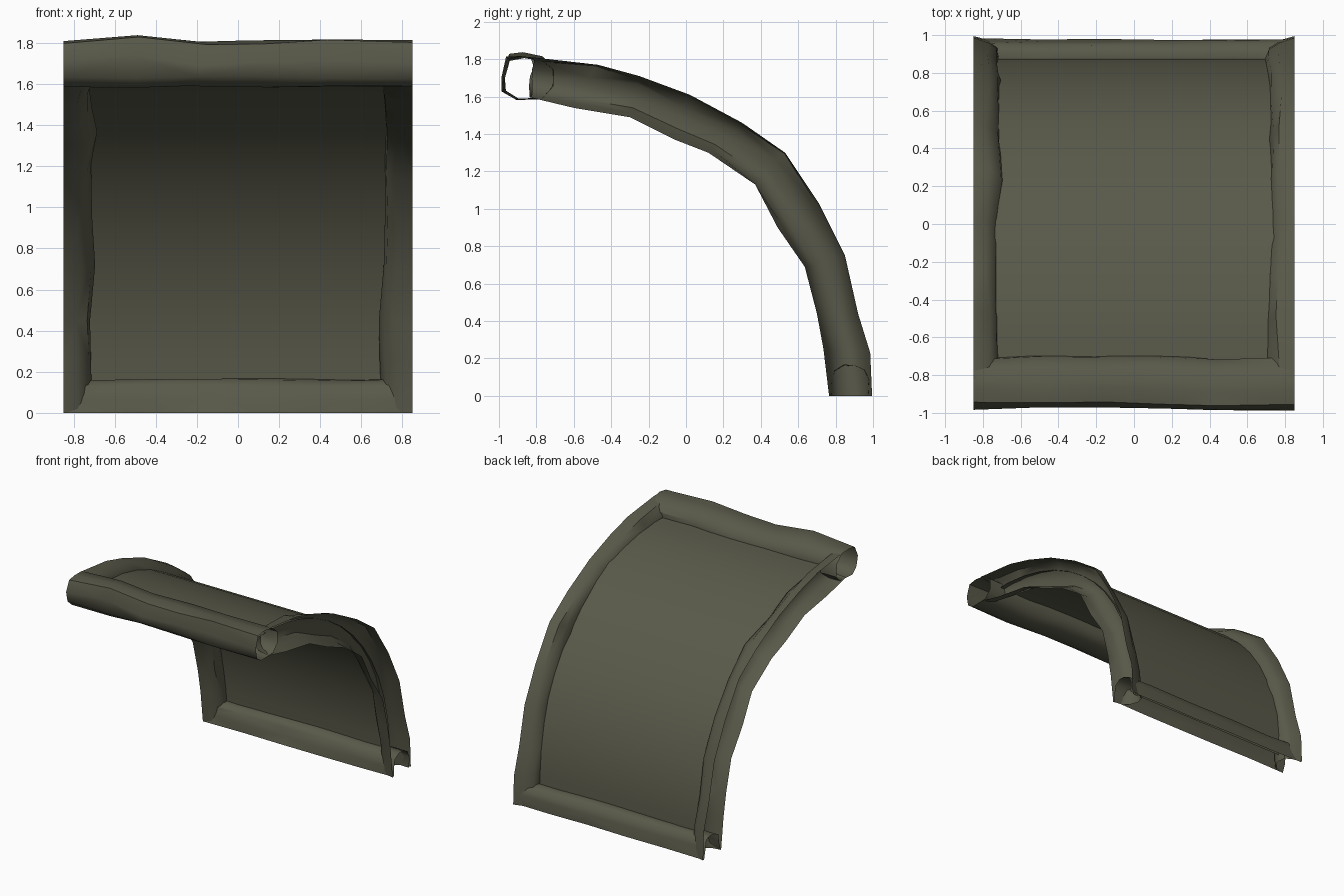
import bpy, math, random

if "Cube" in bpy.data.objects:
    bpy.data.objects.remove(bpy.data.objects["Cube"])

random.seed(4)
mat = bpy.data.materials.new("olive grey")
mat.diffuse_color = (0.1, 0.1, 0.068, 1)
mat.use_nodes = True
mat.node_tree.nodes["Principled BSDF"].inputs["Base Color"].default_value = mat.diffuse_color


def make(name, verts, faces, angle):
    me = bpy.data.meshes.new(name)
    me.from_pydata(verts, [], faces)
    me.materials.append(mat)
    ob = bpy.data.objects.new(name, me)
    bpy.context.collection.objects.link(ob)
    bpy.ops.object.select_all(action='DESELECT')
    ob.select_set(True)
    bpy.context.view_layer.objects.active = ob
    # consistent normals, then smooth with sharp creases
    bpy.ops.object.mode_set(mode='EDIT')
    bpy.ops.mesh.select_all(action='SELECT')
    bpy.ops.mesh.normals_make_consistent(inside=False)
    bpy.ops.object.mode_set(mode='OBJECT')
    bpy.ops.object.shade_smooth_by_angle(angle=math.radians(angle))
    return ob


def loft(name, rings, closed=False, angle=50):
    """Skin a list of equal-length rings with triangles."""
    n = len(rings[0])
    verts = [p for r in rings for p in r]
    faces = []
    for i in range(len(rings) - 1):
        for j in range(n if closed else n - 1):
            k = (j + 1) % n
            a, b, c, d = i * n + j, i * n + k, (i + 1) * n + k, (i + 1) * n + j
            faces += [(a, b, c), (a, c, d)] if (i + j) % 2 else [(a, b, d), (b, c, d)]
    return make(name, verts, faces, angle)


def jit(a):
    return random.uniform(-a, a)


# curved sheet: slightly bulged quarter arc swept across x
CY, SEG = -0.83, 14
rings = []
for i in range(SEG + 1):
    t = math.radians(2 + 87 * i / SEG)
    r = 1.705 + 0.06 * math.sin(2 * t)
    y, z = CY + r * math.cos(t), r * math.sin(t)
    rings.append([(-0.745, y, z), (0.745, y, z)])
loft("curved_panel", rings)

# side rails: half pipes open outwards; (outer y, z, inner y, z) along the arc
arc = [(0.995, 0, 0.765, 0), (0.985, 0.23, 0.735, 0.25), (0.92, 0.44, 0.70, 0.44),
       (0.85, 0.75, 0.635, 0.69), (0.71, 1.03, 0.49, 0.90), (0.53, 1.30, 0.37, 1.13),
       (0.30, 1.46, 0.12, 1.30), (0.02, 1.61, -0.06, 1.37), (-0.25, 1.71, -0.30, 1.49),
       (-0.47, 1.77, -0.60, 1.54), (-0.82, 1.81, -0.83, 1.595)]
depths = {
    "left_rail": (-1, [.14, .135, .13, .155, .14, .135, .165, .14, .125, .145, .135]),
    "right_rail": (1, [.15, .16, .165, .14, .135, .135, .13, .135, .145, .16, .15]),
}
for name, (s, ds) in depths.items():
    rings = []
    for (oy, oz, iy, iz), d in zip(arc, ds):
        ring = []
        for k in range(7):
            t = math.radians(-90 + 30 * k)
            f = math.sin(t)
            inner = 0 < k < 6
            a = 0.012 if inner else 0
            x = 0.85
            if inner:
                x -= d * math.cos(t) ** 0.85 + (jit(0.01) if k != 3 else 0)
            dy = jit(a)
            dz = jit(a) if iz > 0 else 0
            ring.append((s * x, (oy + iy) / 2 + f * (oy - iy) / 2 + dy,
                         (oz + iz) / 2 + f * (oz - iz) / 2 + dz))
        rings.append(ring)
    loft(name, rings)

# top rail: full open-ended pipe with an uneven outline
profile = [(-0.95, 1.80), (-0.87, 1.81), (-0.77, 1.80), (-0.71, 1.74), (-0.70, 1.65),
           (-0.76, 1.59), (-0.91, 1.585), (-0.965, 1.63), (-0.978, 1.71)]
lift = [(-0.85, 0, 0), (-0.55, 0.022, 0), (-0.2, -0.012, 0.005), (0.1, -0.004, 0.005),
        (0.45, 0.01, -0.014), (0.85, -0.003, 0)]
rings = []
for x, up, back in lift:
    end = abs(x) > 0.8
    rings.append([(x + (0 if end else jit(0.07)), y + back + jit(0.009),
                   z + (up if z > 1.7 else 0) + jit(0.008)) for y, z in profile])
loft("top_rail", rings, closed=True)

# bottom rail: half pipe open downwards
profile = [(0.77, 0), (0.785, 0.07), (0.80, 0.13), (0.84, 0.16), (0.90, 0.163),
           (0.95, 0.145), (0.972, 0.08), (0.98, 0)]
rings = []
for x in (-0.85, -0.5, -0.15, 0.2, 0.55, 0.85):
    end = abs(x) > 0.8
    rings.append([(x + (0 if end or z == 0 else jit(0.08)), y + jit(0.009),
                   z + (jit(0.007) if z else 0)) for y, z in profile])
loft("bottom_rail", rings)
